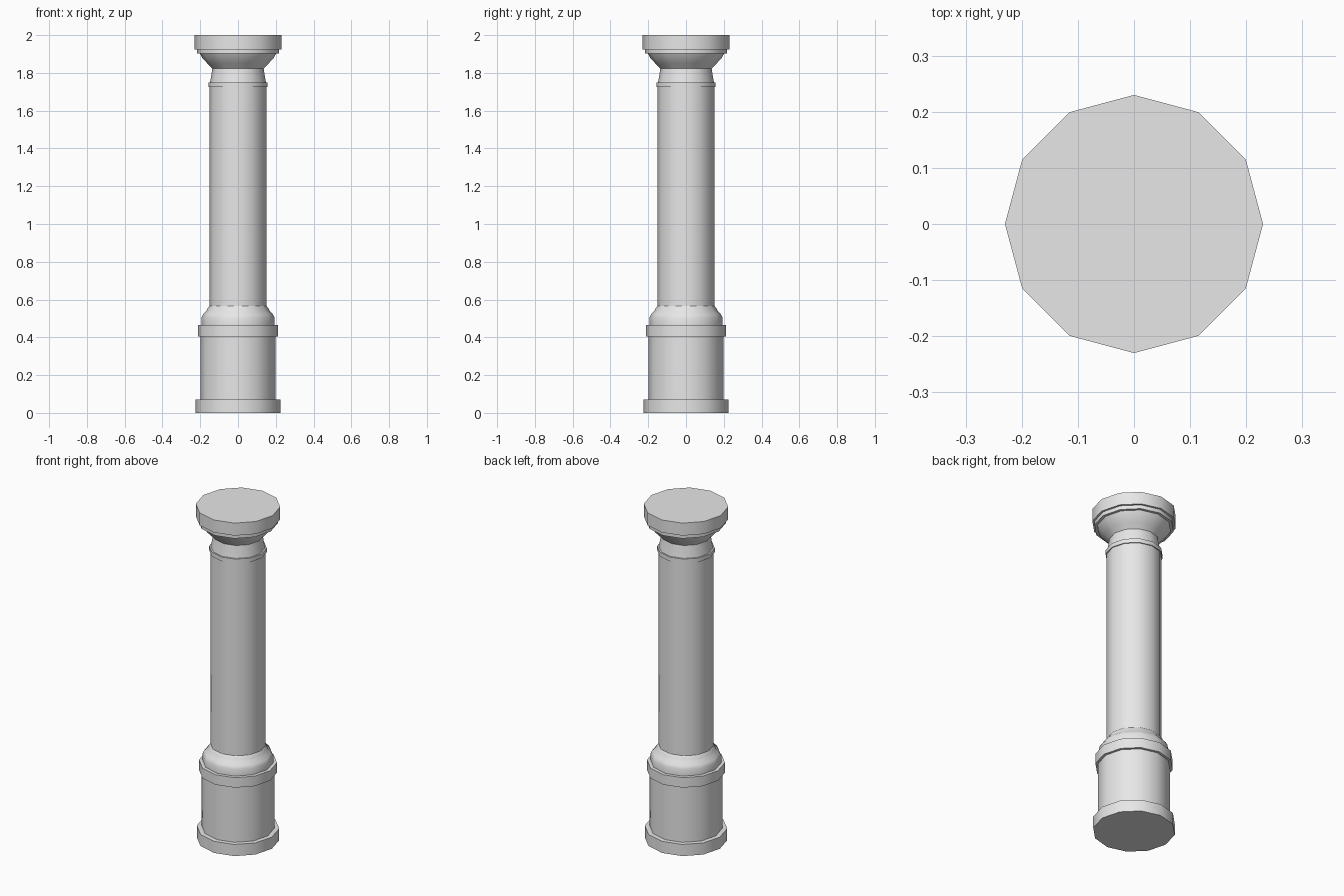
import bpy, bmesh, math

if "Cube" in bpy.data.objects:
    bpy.data.objects.remove(bpy.data.objects["Cube"])

SIDES = 12

stone = bpy.data.materials.new("light grey stone")
stone.diffuse_color = (0.8, 0.8, 0.8, 1)
stone.use_nodes = True
stone.node_tree.nodes["Principled BSDF"].inputs["Base Color"].default_value = stone.diffuse_color


def lathe(name, profile, cap_bottom=False, cap_top=False):
    """Turn a list of (radius, height) points around z."""
    bm = bmesh.new()
    rings = []
    for r, z in profile:
        rings.append([bm.verts.new((r * math.cos(2 * math.pi * i / SIDES),
                                    r * math.sin(2 * math.pi * i / SIDES), z))
                      for i in range(SIDES)])
    for low, high in zip(rings, rings[1:]):
        for i in range(SIDES):
            j = (i + 1) % SIDES
            bm.faces.new((low[i], low[j], high[j], high[i]))
    if cap_bottom:
        bm.faces.new(rings[0][::-1])
    if cap_top:
        bm.faces.new(rings[-1])
    mesh = bpy.data.meshes.new(name)
    bm.to_mesh(mesh)
    bm.free()
    mesh.materials.append(stone)
    obj = bpy.data.objects.new(name, mesh)
    bpy.context.collection.objects.link(obj)
    bpy.ops.object.select_all(action='DESELECT')
    obj.select_set(True)
    bpy.context.view_layer.objects.active = obj
    bpy.ops.object.shade_smooth_by_angle(angle=math.radians(35))
    return obj


# Foot slab
lathe("plinth", [(0.225, 0), (0.225, 0.07), (0.198, 0.07)], cap_bottom=True)
# Wide drum with its projecting band
lathe("pedestal", [(0.198, 0.07), (0.198, 0.405)])
lathe("pedestal_band", [(0.198, 0.405), (0.213, 0.405), (0.213, 0.465), (0.193, 0.465)])
# Rounded moulding stepping in to the shaft
lathe("base_moulding", [(0.193, 0.465), (0.193, 0.505), (0.184, 0.523), (0.167, 0.54),
                        (0.163, 0.55), (0.151, 0.567)])
# Main shaft
lathe("shaft", [(0.151, 0.567), (0.151, 1.725)])
# Thin ring under the capital
lathe("neck_ring", [(0.151, 1.725), (0.157, 1.725), (0.157, 1.75), (0.148, 1.75)])
# Flared capital
lathe("capital", [(0.148, 1.75), (0.141, 1.79), (0.136, 1.822), (0.162, 1.85),
                  (0.187, 1.876), (0.202, 1.902)])
# Top slab with a small step beneath
lathe("abacus", [(0.202, 1.902), (0.218, 1.902), (0.218, 1.925), (0.23, 1.925),
                 (0.23, 2.0)], cap_top=True)
